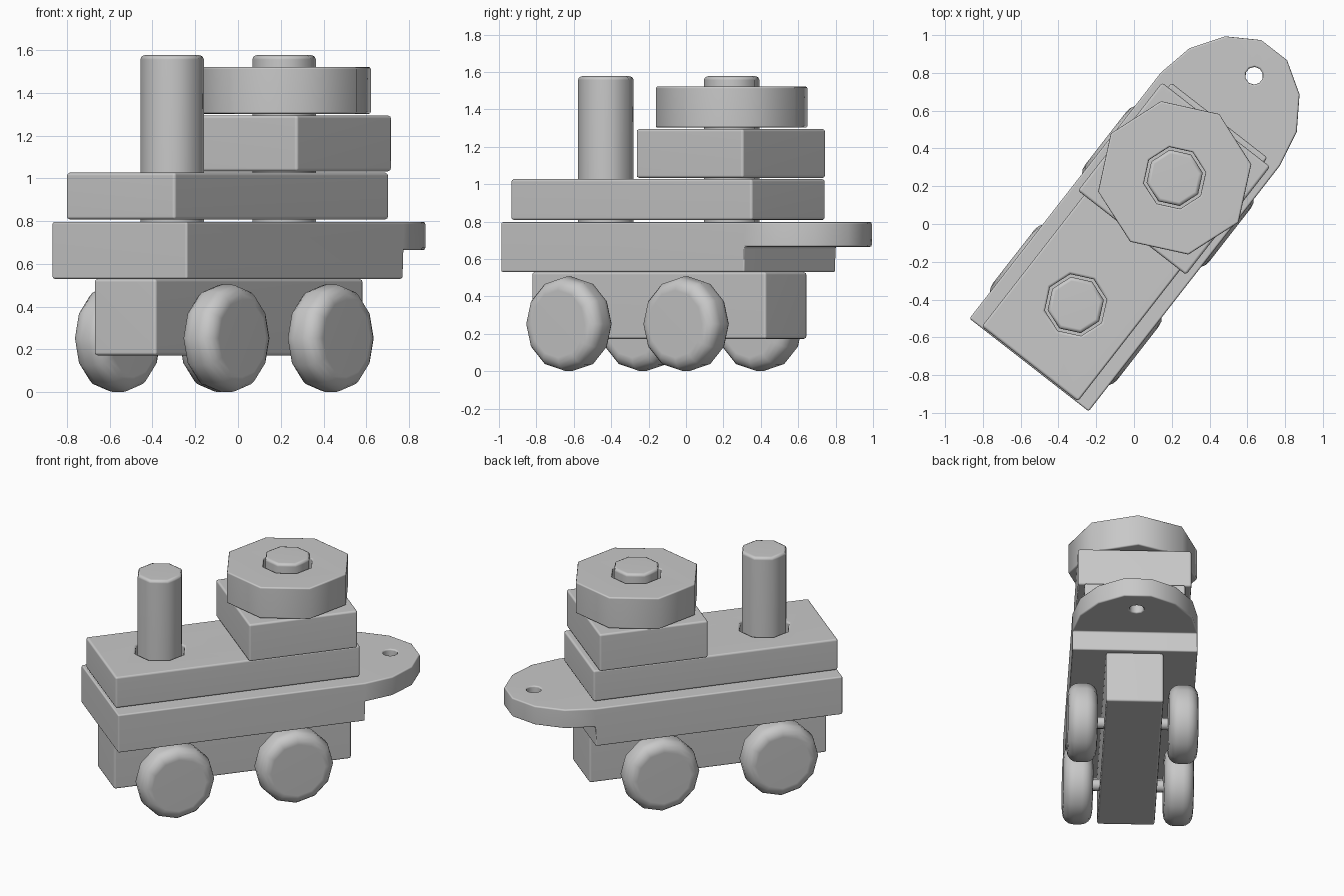
import bpy, bmesh
from math import radians, sin, cos, pi
from mathutils import Matrix, Vector

cube = bpy.data.objects.get("Cube")
if cube:
    bpy.data.objects.remove(cube, do_unlink=True)

HEADING = radians(52.1)   # the toy's long axis, measured from +x
MID = -0.02               # sideways position of the toy's centre line

grey = bpy.data.materials.new("plain_grey")
grey.use_nodes = True
grey.diffuse_color = (0.58, 0.58, 0.58, 1)
grey.node_tree.nodes["Principled BSDF"].inputs["Base Color"].default_value = (0.58, 0.58, 0.58, 1)


def rect(u0, u1, width):
    h = width / 2
    return [(u0, MID - h), (u1, MID - h), (u1, MID + h), (u0, MID + h)]


def ngon(u, v, r, sides, phase=0.0):
    return [(u + r * cos(phase + 2 * pi * i / sides), v + r * sin(phase + 2 * pi * i / sides))
            for i in range(sides)]


def prism(name, outline, z0, z1, tilt=0.0, place=(0, 0, 0)):
    """Extrude an outline given along the toy's own axes."""
    bm = bmesh.new()
    face = bm.faces.new([bm.verts.new((u, v, z0)) for u, v in outline])
    top = bmesh.ops.extrude_face_region(bm, geom=[face])["geom"]
    bmesh.ops.translate(bm, vec=(0, 0, z1 - z0),
                        verts=[g for g in top if isinstance(g, bmesh.types.BMVert)])
    bmesh.ops.recalc_face_normals(bm, faces=bm.faces)
    mesh = bpy.data.meshes.new(name)
    bm.to_mesh(mesh)
    bm.free()
    mesh.materials.append(grey)
    obj = bpy.data.objects.new(name, mesh)
    bpy.context.collection.objects.link(obj)
    obj.rotation_euler = (tilt, 0, HEADING)
    obj.location = Matrix.Rotation(HEADING, 3, 'Z') @ Vector(place)
    return obj


def cut(obj, outline, z0, z1):
    """Subtract a prism and remove the cutter."""
    cutter = prism("cutter", outline, z0, z1)
    cutter.hide_render = True
    bpy.context.view_layer.update()
    mod = obj.modifiers.new("cut", 'BOOLEAN')
    mod.operation = 'DIFFERENCE'
    mod.solver = 'EXACT'
    mod.object = cutter
    with bpy.context.temp_override(object=obj, active_object=obj):
        bpy.ops.object.modifier_apply(modifier=mod.name)
    bpy.data.objects.remove(cutter, do_unlink=True)


def finish(obj, width=0.014, segments=2):
    """Round the sharp edges and smooth the shading."""
    obj.data.shade_smooth()
    bevel = obj.modifiers.new("bevel", 'BEVEL')
    bevel.width = width
    bevel.segments = segments
    bevel.limit_method = 'ANGLE'
    bevel.angle_limit = radians(60)
    obj.modifiers.new("normals", 'WEIGHTED_NORMAL')


PEG_PHASE = radians(3)
FRONT_PEG, REAR_PEG = 0.325, -0.528


def peg_outline(u, r):
    return ngon(u, MID, r, 8, PEG_PHASE)


# Hull with a rounded tongue, stepped underneath, with a string hole
side = [(0.72, 0.4), (0.915, 0.36), (1.08, 0.25), (1.182, 0.087)]
outline = [(-0.93, MID - 0.4)] + [(u, MID - v) for u, v in side]
outline += [(u, MID + v) for u, v in reversed(side)] + [(-0.93, MID + 0.4)]
hull = prism("hull", outline, 0.53, 0.797)
cut(hull, rect(0.72, 1.4, 1.2), 0.4, 0.665)
cut(hull, ngon(1.01, MID, 0.047, 10), 0.5, 1.0)
finish(hull, 0.01)

# Chassis under the hull
finish(prism("chassis", rect(-0.89, 0.695, 0.367), 0.172, 0.53))

# Stacked blocks with holes for the pegs
deck = prism("deck_block", rect(-0.923, 0.711, 0.645), 0.808, 1.027)
for u in (FRONT_PEG, REAR_PEG):
    cut(deck, peg_outline(u, 0.166), 0.7, 1.2)
finish(deck)

cabin = prism("cabin_block", rect(-0.043, 0.682, 0.725), 1.033, 1.295)
cut(cabin, peg_outline(FRONT_PEG, 0.166), 0.9, 1.4)
finish(cabin)

roof = prism("roof_disc", peg_outline(FRONT_PEG, 0.412), 1.302, 1.522)
cut(roof, peg_outline(FRONT_PEG, 0.166), 1.2, 1.6)
finish(roof, 0.01)

# Pegs: the front one holds the stack, the rear one is the chimney
for name, u in (("stacking_peg", FRONT_PEG), ("chimney", REAR_PEG)):
    finish(prism(name, peg_outline(u, 0.151), 0.75, 1.577), 0.02)

# Wheels and axles
WHEEL_R = 0.2525
for end, u in (("rear", -0.527), ("front", 0.267)):
    finish(prism(end + "_axle", ngon(0, 0, 0.04, 8), -0.3, 0.3,
                 pi / 2, (u, MID, WHEEL_R)), 0.005)
    for hand, s in (("left", 1), ("right", -1)):
        wheel = prism(f"{end}_{hand}_wheel", ngon(0, 0, WHEEL_R, 12), -0.095, 0.095,
                      pi / 2, (u, MID + s * 0.322, WHEEL_R))
        finish(wheel, 0.07, 4)
